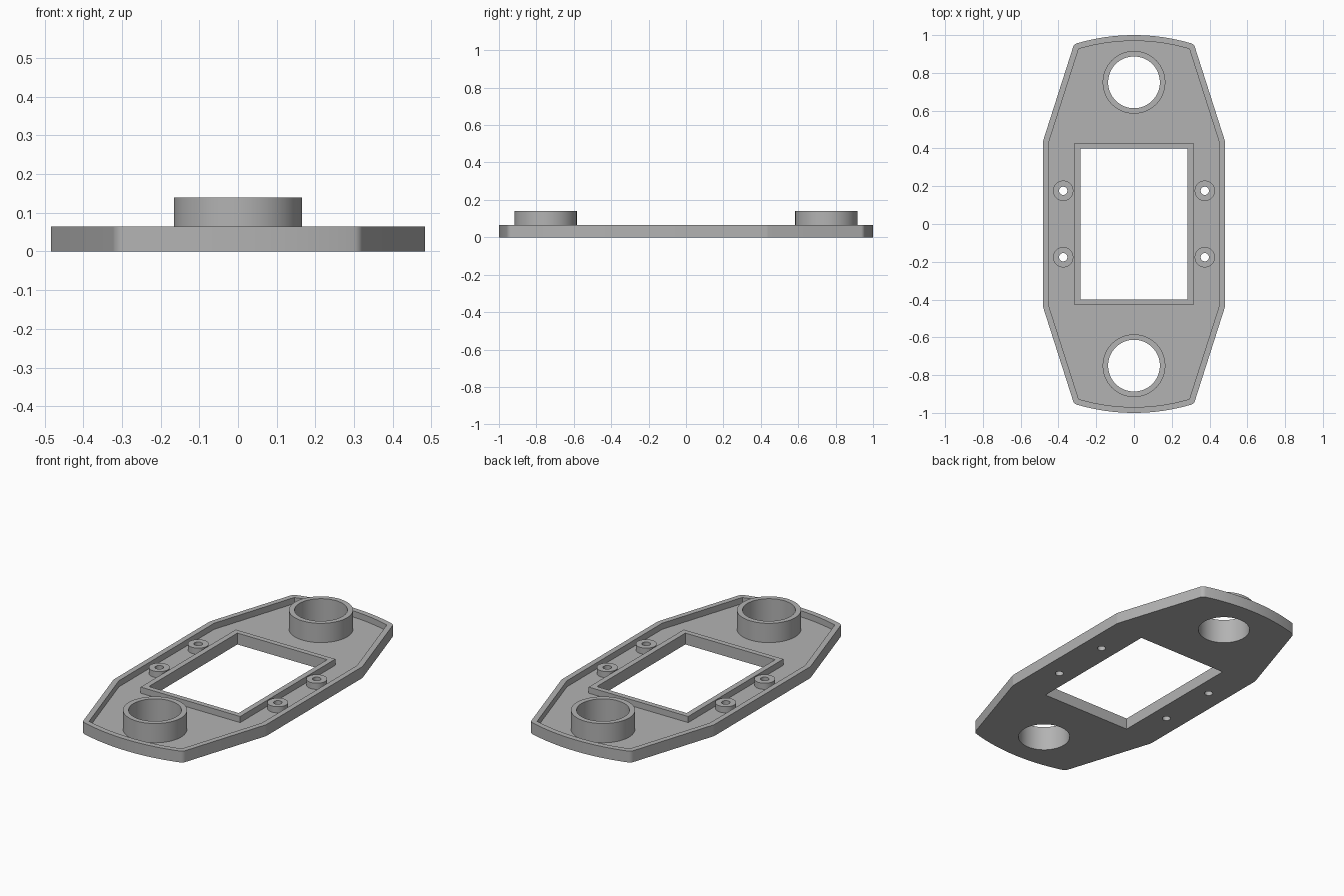
import bpy, bmesh, math
from mathutils import Vector

cube = bpy.data.objects.get("Cube")
if cube:
    bpy.data.objects.remove(cube, do_unlink=True)

FLOOR, RIM, TUBE = 0.03, 0.065, 0.14   # top heights
WALL = 0.031                           # rim thickness

grey = bpy.data.materials.new("plain grey")
grey.use_nodes = True
grey.diffuse_color = (0.45, 0.45, 0.45, 1)
grey.node_tree.nodes["Principled BSDF"].inputs["Base Color"].default_value = grey.diffuse_color


def circle(x, y, r, n=64):
    return [(x + r * math.cos(math.tau * i / n), y + r * math.sin(math.tau * i / n))
            for i in range(n)]


def rectangle(w, d):
    return [(w, d), (-w, d), (-w, -d), (w, -d)]


def inner_outline():
    """Tapered plate outline with gently bowed ends, counter-clockwise."""
    half, side_y, end_x, bow_r, peak = 0.452, 0.43, 0.293, 1.04, 0.969
    sweep = math.asin(end_x / bow_r)
    end = [(bow_r * math.sin(a), peak - bow_r + bow_r * math.cos(a))
           for a in (sweep * (1 - i / 12) for i in range(25))]
    top = [(half, side_y)] + end + [(-half, side_y)]
    return top + [(-x, -y) for x, y in top]


def offset_round(loop, dist):
    """Grow a convex loop outward, rounding its sharper corners."""
    pts, out = [Vector(p) for p in loop], []
    for i, p in enumerate(pts):
        d0, d1 = p - pts[i - 1], pts[(i + 1) % len(pts)] - p
        a0 = math.atan2(-d0.x, d0.y)
        turn = math.atan2(d0.cross(d1), d0.dot(d1))
        a0 = math.atan2(d0.y, d0.x) - math.pi / 2
        steps = max(1, math.ceil(turn / 0.15))
        angles = ([a0 + turn * k / steps for k in range(steps + 1)]
                  if turn > 0.1 else [a0 + turn / 2])
        out += [(p.x + dist * math.cos(a), p.y + dist * math.sin(a)) for a in angles]
    return out


def slab(name, loops, height):
    """Closed solid standing on z = 0: first loop is the edge, the rest are holes."""
    bm = bmesh.new()
    for loop in loops:
        verts = [bm.verts.new((x, y, 0)) for x, y in loop]
        for i, v in enumerate(verts):
            bm.edges.new((verts[i - 1], v))
    bmesh.ops.triangle_fill(bm, use_beauty=True, edges=bm.edges[:], normal=(0, 0, 1))
    grown = bmesh.ops.extrude_face_region(bm, geom=bm.faces[:], use_keep_orig=True)
    top = [g for g in grown["geom"] if isinstance(g, bmesh.types.BMVert)]
    bmesh.ops.translate(bm, verts=top, vec=(0, 0, height))
    bmesh.ops.recalc_face_normals(bm, faces=bm.faces[:])
    mesh = bpy.data.meshes.new(name)
    bm.to_mesh(mesh)
    bm.free()
    mesh.materials.append(grey)
    obj = bpy.data.objects.new(name, mesh)
    bpy.context.collection.objects.link(obj)
    bpy.ops.object.select_all(action='DESELECT')
    obj.select_set(True)
    bpy.context.view_layer.objects.active = obj
    bpy.ops.object.shade_smooth_by_angle(angle=math.radians(30))


inner = inner_outline()
frame = rectangle(0.315, 0.43)
floor_holes = [frame]

# Raised border and window frame
slab("outer_rim", [offset_round(inner, WALL), inner], RIM)
slab("window_frame", [frame, rectangle(0.284, 0.4)], RIM)

# Tall tubes at both ends
for end, y in (("front", -0.75), ("back", 0.75)):
    edge = circle(0, y, 0.166)
    floor_holes.append(edge)
    slab(end + "_tube", [edge, circle(0, y, 0.137)], TUBE)

# Screw bosses beside the window
for side, x in (("right", -0.375), ("left", 0.375)):
    for end, y in (("front", -0.176), ("back", 0.176)):
        edge = circle(x, y, 0.054, 40)
        floor_holes.append(edge)
        slab(f"{end}_{side}_screw_boss", [edge, circle(x, y, 0.022, 40)], RIM)

# Floor fills the space between the raised parts
slab("floor_plate", [inner] + floor_holes, FLOOR)
